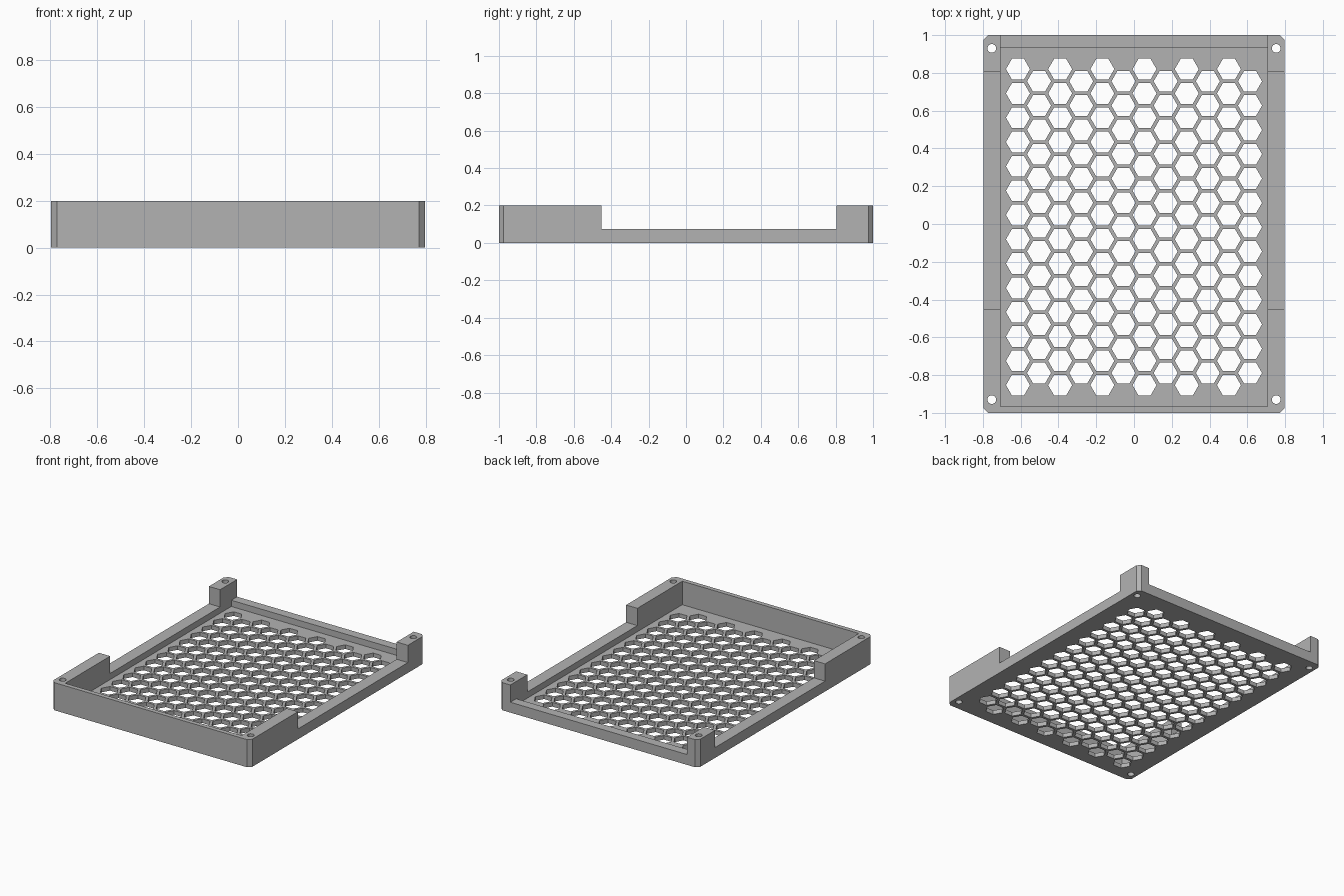
import bpy, bmesh, math

old = bpy.data.objects.get("Cube")
if old:
    bpy.data.objects.remove(old, do_unlink=True)

HX, HY, TOP = 0.797, 1.0, 0.20       # outer half sizes and height
CHAMFER = 0.025
IN_X, IN_FRONT, IN_BACK = 0.707, -0.967, 0.933
FLOOR, RIM = 0.03, 0.075
CUT_FRONT, CUT_BACK = -0.453, 0.805  # low stretch of the side walls

grey = bpy.data.materials.new("light grey")
grey.use_nodes = True
colour = (0.45, 0.45, 0.45, 1)
grey.diffuse_color = colour
grey.node_tree.nodes["Principled BSDF"].inputs["Base Color"].default_value = colour


def add_prism(bm, points, z0, z1):
    """Extrude a flat counter-clockwise outline from z0 to z1."""
    low = [bm.verts.new((x, y, z0)) for x, y in points]
    high = [bm.verts.new((x, y, z1)) for x, y in points]
    bm.faces.new(low[::-1])
    bm.faces.new(high)
    n = len(points)
    for i in range(n):
        j = (i + 1) % n
        bm.faces.new((low[i], low[j], high[j], high[i]))


def rectangle(x0, x1, y0, y1):
    return [(x0, y0), (x1, y0), (x1, y1), (x0, y1)]


def polygon(cx, cy, radius, sides):
    turn = 2 * math.pi / sides
    return [(cx + radius * math.cos(i * turn), cy + radius * math.sin(i * turn))
            for i in range(sides)]


def make_object(name, prisms):
    bm = bmesh.new()
    for points, z0, z1 in prisms:
        add_prism(bm, points, z0, z1)
    mesh = bpy.data.meshes.new(name)
    bm.to_mesh(mesh)
    bm.free()
    ob = bpy.data.objects.new(name, mesh)
    bpy.context.collection.objects.link(ob)
    mesh.materials.append(grey)
    return ob


def cut(target, name, prisms):
    """Subtract the prisms from the target and discard the cutter."""
    cutter = make_object(name, prisms)
    cutter.hide_render = True
    mod = target.modifiers.new(name, "BOOLEAN")
    mod.operation, mod.solver, mod.object = "DIFFERENCE", "EXACT", cutter
    bpy.context.view_layer.objects.active = target
    bpy.ops.object.modifier_apply(modifier=mod.name)
    bpy.data.objects.remove(cutter, do_unlink=True)


# Outer block with chamfered upright corners
cx, cy = HX - CHAMFER, HY - CHAMFER
outline = [(-cx, -HY), (cx, -HY), (HX, -cy), (HX, cy),
           (cx, HY), (-cx, HY), (-HX, cy), (-HX, -cy)]
tray = make_object("ventilated_tray", [(outline, 0, TOP)])

# Hollow inside, then lowered side walls and back wall
cut(tray, "hollow_cutter", [(rectangle(-IN_X, IN_X, IN_FRONT, IN_BACK), FLOOR, 1)])
cut(tray, "side_cutter", [(rectangle(-1, 1, CUT_FRONT, CUT_BACK), RIM, 1)])
cut(tray, "back_cutter", [(rectangle(-IN_X, IN_X, 0.6, 1.2), RIM, 1)])

# Honeycomb openings: alternate columns sit half a pitch lower
STEP_X, STEP_Y, HEX_R, FIRST_Y = 0.1117, 0.1287, 0.0635, 0.82
cells = []
for col in range(12):
    odd = col % 2
    for row in range(14 - odd):
        x = (col - 5.5) * STEP_X
        y = FIRST_Y - (row + odd / 2) * STEP_Y
        cells.append((polygon(x, y, HEX_R, 6), -0.1, 0.06))
cut(tray, "honeycomb_cutter", cells)

# Screw holes through the corner posts
cut(tray, "screw_hole_cutter",
    [(polygon(sx * 0.753, sy * 0.93, 0.023, 24), -0.1, 0.5)
     for sx in (-1, 1) for sy in (-1, 1)])

# Flat faces with smooth screw holes
bpy.ops.object.select_all(action="DESELECT")
tray.select_set(True)
bpy.context.view_layer.objects.active = tray
bpy.ops.object.shade_smooth_by_angle(angle=math.radians(30))
